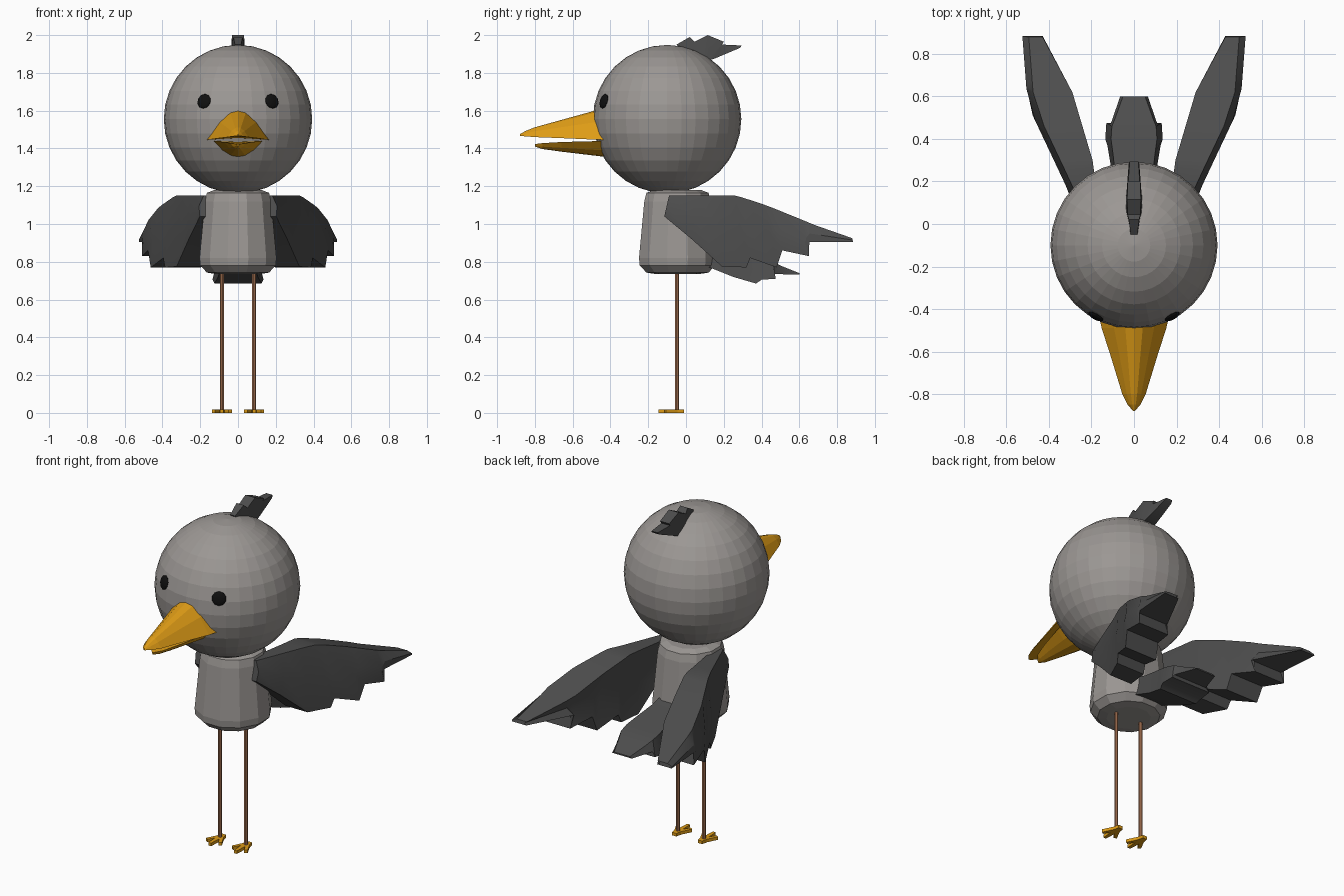
import bpy, bmesh, math
from mathutils import Vector

if "Cube" in bpy.data.objects:
    bpy.data.objects.remove(bpy.data.objects["Cube"])


def material(name, rgb):
    m = bpy.data.materials.new(name)
    m.diffuse_color = (*rgb, 1)
    m.use_nodes = True
    m.node_tree.nodes["Principled BSDF"].inputs["Base Color"].default_value = m.diffuse_color
    return m


GREY = material("light_grey", (0.33, 0.31, 0.295))
DARK = material("dark_grey", (0.075, 0.075, 0.075))
GOLD = material("gold", (0.73, 0.33, 0.008))
LEG = material("leg_brown", (0.45, 0.2, 0.1))
BLACK = material("black", (0.005, 0.005, 0.005))


def loft(name, rings, mat, smooth=False):
    """Skin a list of equal-length rings and cap both ends."""
    bm = bmesh.new()
    vs = [[bm.verts.new(p) for p in r] for r in rings]
    n = len(rings[0])
    for a, b in zip(vs, vs[1:]):
        for i in range(n):
            j = (i + 1) % n
            bm.faces.new((a[i], a[j], b[j], b[i]))
    bm.faces.new(vs[0])
    bm.faces.new(vs[-1])
    bmesh.ops.recalc_face_normals(bm, faces=bm.faces)
    me = bpy.data.meshes.new(name)
    bm.to_mesh(me)
    bm.free()
    me.materials.append(mat)
    ob = bpy.data.objects.new(name, me)
    bpy.context.collection.objects.link(ob)
    if smooth:
        bpy.ops.object.select_all(action='DESELECT')
        bpy.context.view_layer.objects.active = ob
        ob.select_set(True)
        bpy.ops.object.shade_smooth_by_angle(angle=math.radians(35))
    return ob


def circle(r, z, n, cx=0, cy=0):
    return [(cx + r * math.cos(math.tau * (i + 0.5) / n),
             cy + r * math.sin(math.tau * (i + 0.5) / n), z) for i in range(n)]


def lerp(keys, y):
    if y <= keys[0][0]:
        return keys[0][1]
    for (a, va), (b, vb) in zip(keys, keys[1:]):
        if y <= b:
            return va + (vb - va) * (y - a) / (b - a)
    return keys[-1][1]


# Head
HEAD = Vector((0, -0.1, 1.555))
R = 0.393
bpy.ops.mesh.primitive_uv_sphere_add(segments=32, ring_count=16, radius=R, location=HEAD)
head = bpy.context.object
head.name = "head"
head.data.materials.append(GREY)

# Body
profile = [(0.12, 0.735), (0.17, 0.743), (0.207, 0.78), (0.211, 0.82),
           (0.182, 1.12), (0.17, 1.165), (0.13, 1.18)]
loft("body", [circle(r, z, 12, 0, -0.045) for r, z in profile], GREY)


# Beak: each station is (y, half width, edge z, ridge z)
def beak(name, stations):
    rings = []
    for y, w, ze, zr in stations:
        h = zr - ze
        rings.append([(-w, y, ze), (-w * 0.62, y, ze + h * 0.6), (-w * 0.27, y, ze + h * 0.93),
                      (0, y, zr), (w * 0.27, y, ze + h * 0.93), (w * 0.62, y, ze + h * 0.6),
                      (w, y, ze), (0, y, ze + h * 0.06)])
    loft(name, rings, GOLD)


beak("upper_beak", [(-0.41, 0.17, 1.445, 1.61), (-0.49, 0.152, 1.447, 1.598),
                    (-0.62, 0.11, 1.453, 1.562), (-0.8, 0.055, 1.46, 1.512),
                    (-0.85, 0.03, 1.464, 1.492), (-0.88, 0.004, 1.466, 1.475)])
beak("lower_beak", [(-0.4, 0.14, 1.442, 1.352), (-0.5, 0.12, 1.438, 1.364),
                    (-0.66, 0.075, 1.434, 1.383), (-0.76, 0.04, 1.428, 1.397),
                    (-0.8, 0.006, 1.423, 1.41)])

# Wings: pairs of top (y, z) and feathered bottom (y, z)
wing = [(-0.09, 1.15, -0.115, 1.04), (0.06, 1.15, 0.03, 0.92), (0.18, 1.15, 0.19, 0.775),
        (0.26, 1.15, 0.32, 0.77), (0.3, 1.14, 0.34, 0.82), (0.42, 1.1, 0.48, 0.77),
        (0.46, 1.085, 0.51, 0.86), (0.62, 1.02, 0.65, 0.83), (0.68, 0.995, 0.63, 0.905),
        (0.88, 0.925, 0.885, 0.905)]
inner = [(-0.12, 0.13), (0.19, 0.18), (0.3, 0.195), (0.62, 0.29), (0.88, 0.43)]
outer = [(-0.12, 0.2), (0.19, 0.325), (0.56, 0.5), (0.88, 0.525)]
tail = [(0.08, 0.9, 0.1, 0.78, 0.09), (0.2, 0.86, 0.25, 0.72, 0.105),
        (0.34, 0.83, 0.37, 0.685, 0.125), (0.4, 0.815, 0.4, 0.705, 0.135),
        (0.46, 0.8, 0.475, 0.71, 0.13), (0.5, 0.78, 0.47, 0.735, 0.11),
        (0.6, 0.74, 0.6, 0.732, 0.065)]
crest = [(-0.05, 1.95, -0.02, 1.9, 0.02), (0.02, 1.99, 0.03, 1.88, 0.03),
         (0.045, 1.965, 0.06, 1.88, 0.038), (0.115, 2.0, 0.09, 1.87, 0.04),
         (0.2, 1.965, 0.12, 1.865, 0.038), (0.19, 1.95, 0.15, 1.875, 0.035),
         (0.295, 1.945, 0.285, 1.932, 0.025)]

for side, s in (("right", 1), ("left", -1)):
    rings = []
    for ty, tz, by, bz in wing:
        my, mz = (ty + by) / 2, (tz + bz) / 2
        rings.append([(s * lerp(inner, ty), ty, tz),
                      (s * (lerp(outer, ty) - 0.03), ty, tz),
                      (s * lerp(outer, my), my, mz),
                      (s * lerp(outer, by), by, bz),
                      (s * lerp(inner, by), by, bz),
                      (s * (lerp(inner, my) + 0.015), my, mz)])
    loft(side + "_wing", rings, DARK, True)

    # Eye, flattened against the head
    d = Vector((s * 0.18, -0.335, 0.095)).normalized()
    bpy.ops.mesh.primitive_uv_sphere_add(segments=10, ring_count=8, radius=0.04,
                                         location=HEAD + d * R * 0.995)
    eye = bpy.context.object
    eye.name = side + "_eye"
    eye.scale = (1, 1, 0.35)
    eye.rotation_euler = d.to_track_quat('Z', 'Y').to_euler()
    eye.data.materials.append(BLACK)

    # Leg and three-toed foot
    cx = s * 0.085
    loft(side + "_leg", [circle(0.011, z, 8, cx, -0.047) for z in (0.01, 0.8)], LEG)
    toes = [(-0.014, -0.01), (-0.022, -0.045), (-0.052, -0.105), (-0.036, -0.115),
            (-0.013, -0.075), (-0.009, -0.145), (0.009, -0.145), (0.013, -0.075),
            (0.036, -0.115), (0.052, -0.105), (0.022, -0.045), (0.014, -0.01)]
    loft(side + "_foot", [[(cx + x, y, z) for x, y in toes] for z in (0, 0.018)], GOLD)

# Tail and crest feathers
for name, rows in (("tail", tail), ("crest", crest)):
    loft(name, [[(-w * 0.8, ty, tz), (w * 0.8, ty, tz), (w, by, bz), (-w, by, bz)]
                for ty, tz, by, bz, w in rows], DARK, True)
